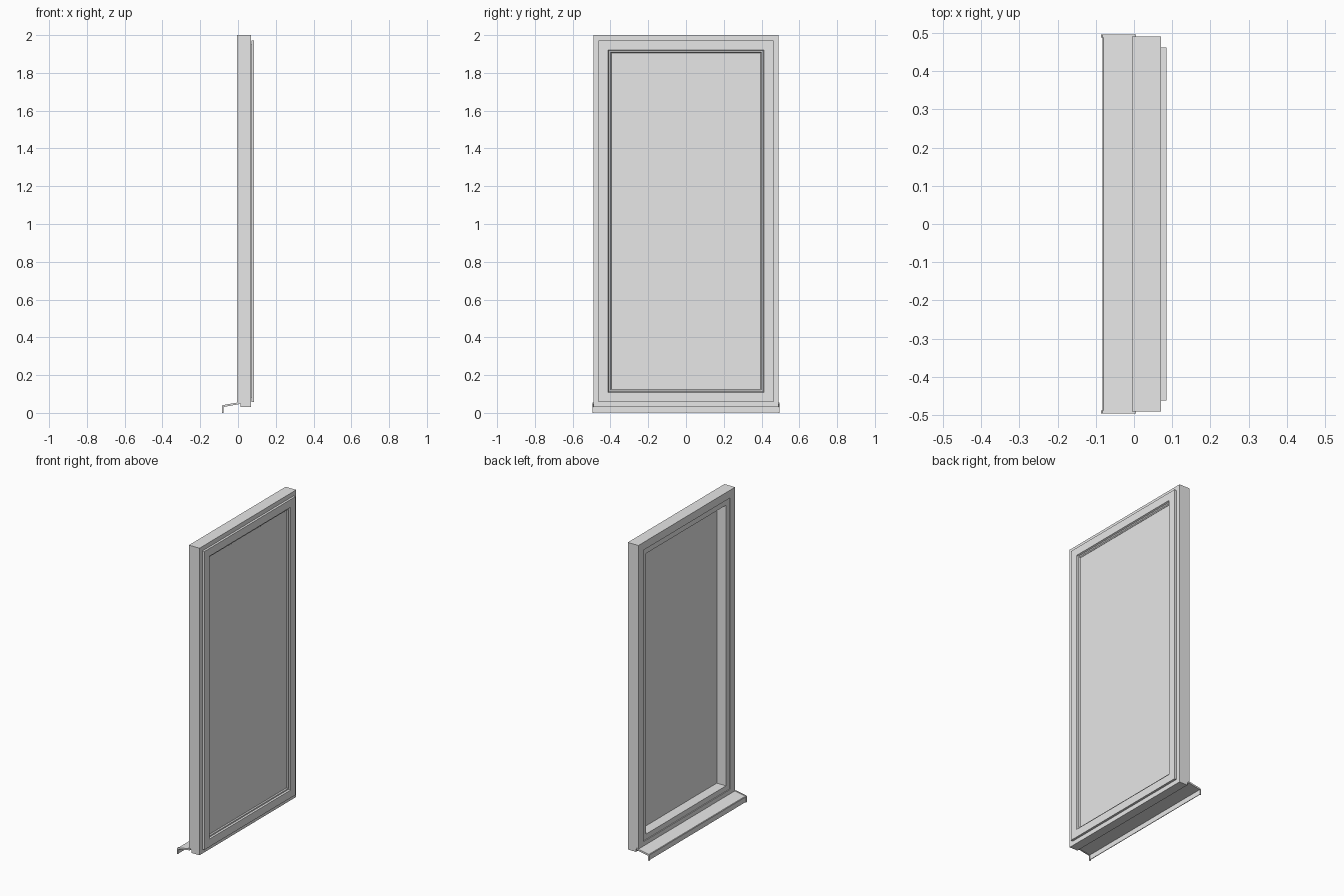
import bpy, bmesh

old = bpy.data.objects.get("Cube")
if old:
    bpy.data.objects.remove(old)

HALF_W, BOTTOM, TOP = 0.49, 0.03, 2.0

grey = bpy.data.materials.new("light_grey")
grey.use_nodes = True
grey.diffuse_color = (0.8, 0.8, 0.8, 1)
grey.node_tree.nodes["Principled BSDF"].inputs["Base Color"].default_value = (0.8, 0.8, 0.8, 1)


def finish(name, bm):
    bmesh.ops.recalc_face_normals(bm, faces=bm.faces)
    mesh = bpy.data.meshes.new(name)
    bm.to_mesh(mesh)
    bm.free()
    mesh.materials.append(grey)
    obj = bpy.data.objects.new(name, mesh)
    bpy.context.collection.objects.link(obj)
    return obj


def ring(name, profile):
    """Mitred rectangular frame; profile holds (inset, x) pairs."""
    bm = bmesh.new()
    loops = []
    for sy, top in ((-1, False), (1, False), (1, True), (-1, True)):
        loops.append([bm.verts.new((x, sy * (HALF_W - d), TOP - d if top else BOTTOM + d))
                      for d, x in profile])
    n = len(profile)
    for i in range(4):
        a, b = loops[i], loops[(i + 1) % 4]
        for j in range(n):
            k = (j + 1) % n
            bm.faces.new((a[j], a[k], b[k], b[j]))
    return finish(name, bm)


def box(name, x0, x1, y0, y1, z0, z1):
    bm = bmesh.new()
    bmesh.ops.create_cube(bm, size=1)
    for v in bm.verts:
        v.co.x = x1 if v.co.x > 0 else x0
        v.co.y = y1 if v.co.y > 0 else y0
        v.co.z = z1 if v.co.z > 0 else z0
    return finish(name, bm)


def extrude_y(name, profile, y0, y1):
    """Prism along y from an (x, z) outline."""
    bm = bmesh.new()
    face = bm.faces.new([bm.verts.new((x, y0, z)) for x, z in profile])
    out = bmesh.ops.extrude_face_region(bm, geom=[face])["geom"]
    bmesh.ops.translate(bm, vec=(0, y1 - y0, 0),
                        verts=[v for v in out if isinstance(v, bmesh.types.BMVert)])
    return finish(name, bm)


# Fixed outer frame, notched underneath for the sill
frame = ring("outer_frame", [(0, -0.005), (0.05, -0.005), (0.05, 0.07), (0, 0.07)])
notch = box("sill_notch_cutter", -0.05, 0.012, -0.6, 0.6, 0, 0.05)
notch.hide_render = True
notch.hide_viewport = True
cut = frame.modifiers.new("sill_notch", "BOOLEAN")
cut.object = notch
cut.operation = "DIFFERENCE"
cut.solver = "EXACT"

# Sash overlapping the frame, with stepped glazing bead
ring("sash", [(0.051, 0), (0.085, 0), (0.085, 0.065), (0.095, 0.065), (0.095, 0.069),
              (0.09, 0.075), (0.082, 0.075), (0.078, 0.085), (0.028, 0.085),
              (0.028, 0.0705), (0.051, 0.0705)])

# Pane
inset = 0.086
box("glass_pane", 0.064, 0.068, inset - HALF_W, HALF_W - inset, BOTTOM + inset, TOP - inset)

# Sloping drip sill with turned-down lip
extrude_y("sill", [(0.012, 0.055), (-0.08, 0.039), (-0.083, 0.035), (-0.083, 0.002),
                   (-0.079, 0.002), (-0.079, 0.033), (0.012, 0.049)], -0.49, 0.49)

# Sill end caps
cap = [(0.005, 0.056), (-0.082, 0.041), (-0.086, 0.037), (-0.086, 0),
       (-0.078, 0), (-0.078, 0.031), (0.005, 0.046)]
for side, name in ((-1, "right_sill_cap"), (1, "left_sill_cap")):
    extrude_y(name, cap, side * 0.488, side * 0.495)
